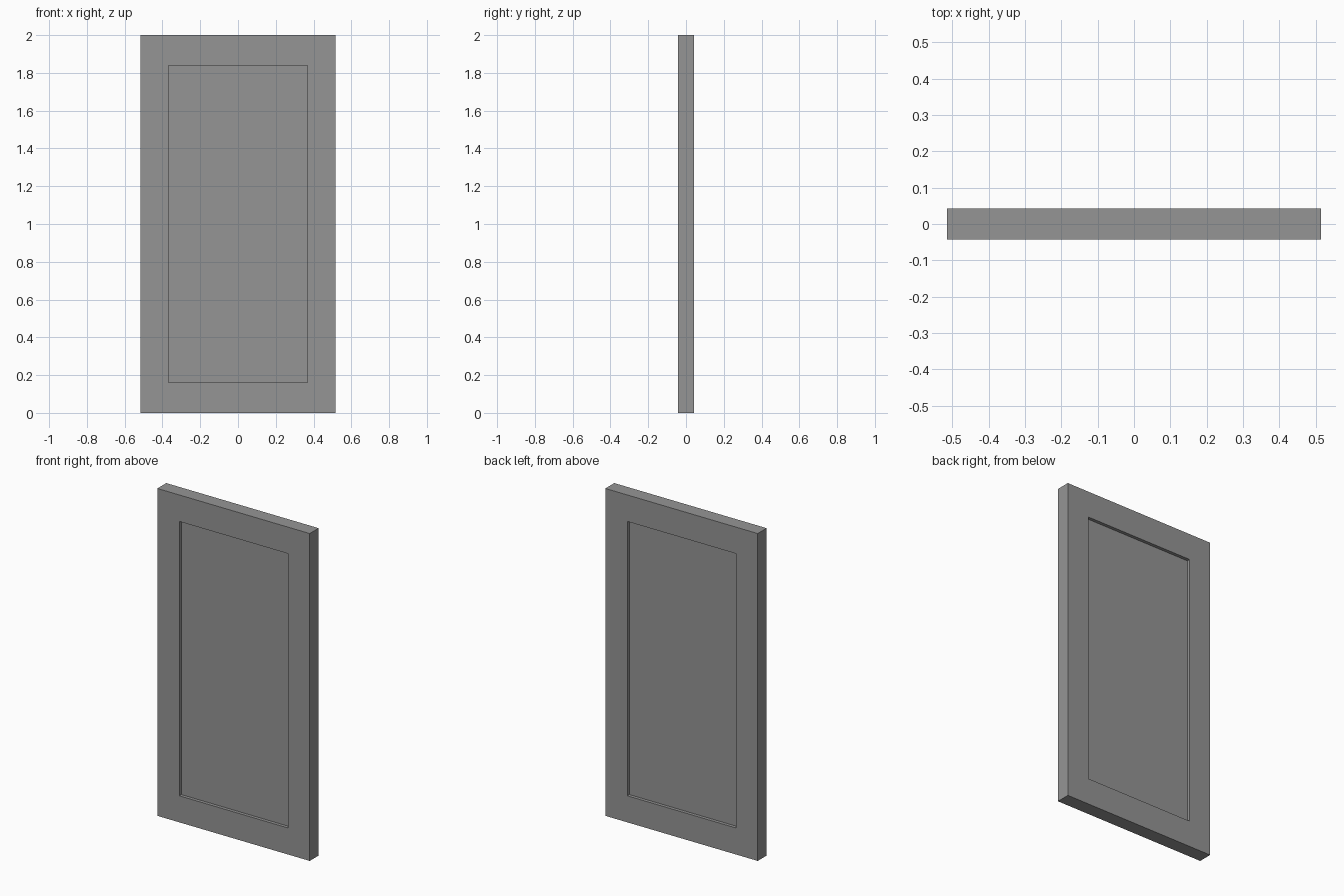
import bpy
import bmesh

# Remove only the default cube
cube = bpy.data.objects.get("Cube")
if cube:
    bpy.data.objects.remove(cube, do_unlink=True)

# Overall sizes
HALF_W, HEIGHT, HALF_T = 0.515, 2.0, 0.043   # door leaf
STILE, RAIL = 0.148, 0.162                   # border widths: sides, top and bottom
RECESS = 0.02                                # panel set back on both faces
TONGUE = 0.006                               # panel edge held inside the frame

grey = bpy.data.materials.new("plain grey")
grey.use_nodes = True
colour = (0.30, 0.30, 0.30, 1.0)
grey.diffuse_color = colour
grey.node_tree.nodes["Principled BSDF"].inputs["Base Color"].default_value = colour


def add_object(name, bm):
    bmesh.ops.recalc_face_normals(bm, faces=bm.faces)
    mesh = bpy.data.meshes.new(name)
    bm.to_mesh(mesh)
    bm.free()
    mesh.materials.append(grey)
    obj = bpy.data.objects.new(name, mesh)
    bpy.context.collection.objects.link(obj)
    return obj


def rectangle(bm, side, rise, y):
    """Upright rectangle of vertices, inset from the door's outline."""
    x, low, high = HALF_W - side, rise, HEIGHT - rise
    return [bm.verts.new(p) for p in
            ((-x, y, low), (x, y, low), (x, y, high), (-x, y, high))]


def bridge(bm, loops):
    """Join neighbouring rectangles with quads."""
    for a, b in zip(loops, loops[1:]):
        for i in range(4):
            j = (i + 1) % 4
            bm.faces.new((a[i], a[j], b[j], b[i]))


# Frame: a closed rectangular ring
bm = bmesh.new()
ring = [rectangle(bm, 0, 0, -HALF_T), rectangle(bm, 0, 0, HALF_T),
        rectangle(bm, STILE, RAIL, HALF_T), rectangle(bm, STILE, RAIL, -HALF_T)]
bridge(bm, ring + ring[:1])
add_object("door_frame", bm)

# Centre panel: thin slab recessed from both faces
bm = bmesh.new()
half = HALF_T - RECESS
ends = [rectangle(bm, STILE - TONGUE, RAIL - TONGUE, y) for y in (-half, half)]
bridge(bm, ends)
for loop in ends:
    bm.faces.new(loop)
add_object("centre_panel", bm)
